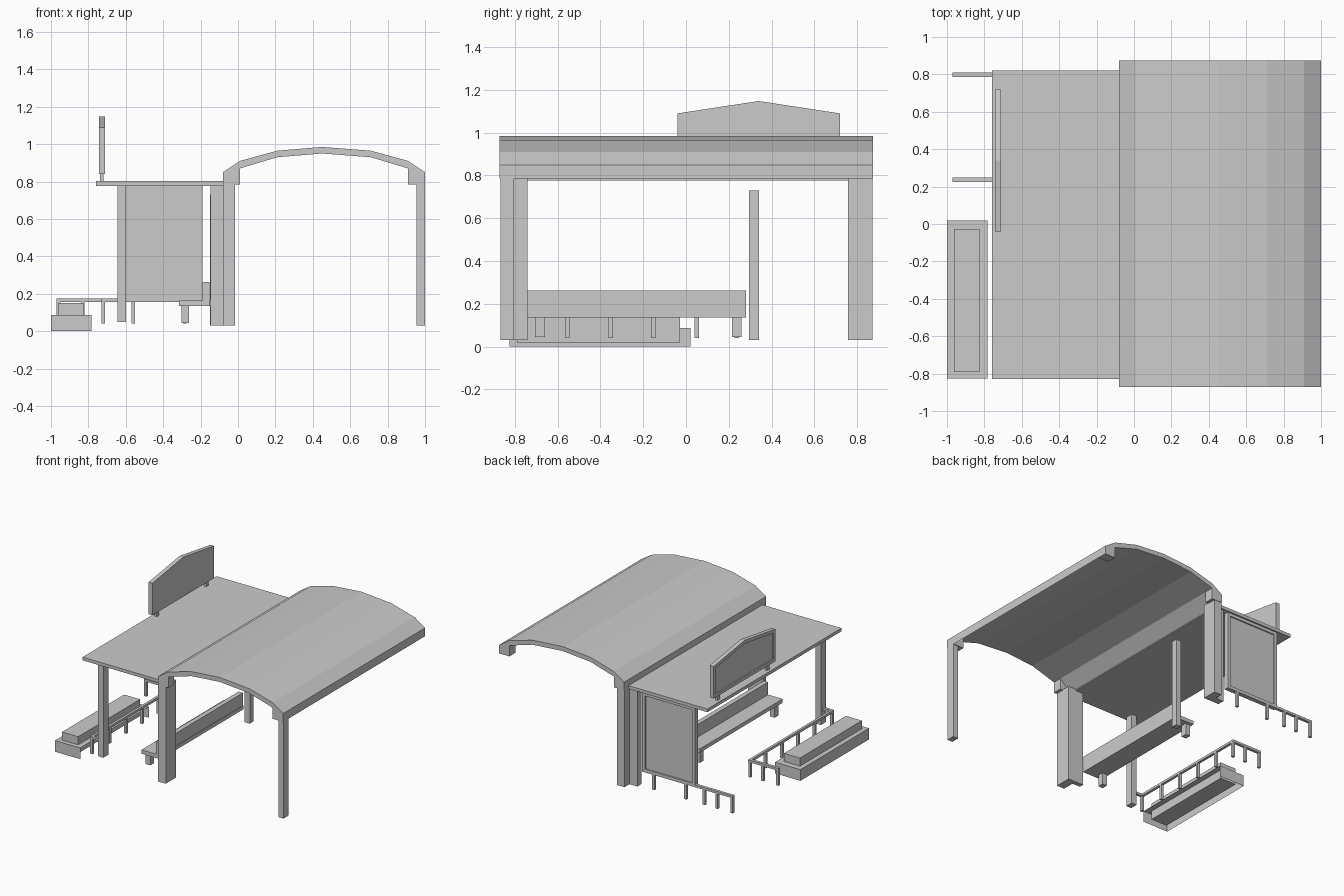
import bpy
import bmesh

cube = bpy.data.objects.get("Cube")
if cube:
    bpy.data.objects.remove(cube, do_unlink=True)

grey = bpy.data.materials.new("plain_grey")
grey.use_nodes = True
grey.diffuse_color = (0.6, 0.6, 0.6, 1)
grey.node_tree.nodes["Principled BSDF"].inputs["Base Color"].default_value = (0.6, 0.6, 0.6, 1)


def finish(name, bm):
    mesh = bpy.data.meshes.new(name)
    bm.to_mesh(mesh)
    bm.free()
    mesh.materials.append(grey)
    obj = bpy.data.objects.new(name, mesh)
    bpy.context.collection.objects.link(obj)
    return obj


def prism(name, profile, axis, start, end, inset=None):
    """Extrude a 2D profile along x or y; inset recesses the face pointing that way."""
    bm = bmesh.new()
    place = (lambda a, b, t: (t, a, b)) if axis == 0 else (lambda a, b, t: (a, t, b))
    face = bm.faces.new([bm.verts.new(place(a, b, start)) for a, b in profile])
    out = bmesh.ops.extrude_face_region(bm, geom=[face])
    for v in out["geom"]:
        if isinstance(v, bmesh.types.BMVert):
            v.co[axis] = end
    bmesh.ops.recalc_face_normals(bm, faces=bm.faces)
    if inset:
        front = [f for f in bm.faces if f.normal[axis] * inset > 0.9]
        bmesh.ops.inset_region(bm, faces=front, thickness=0.025, use_even_offset=True)
        bmesh.ops.inset_region(bm, faces=front, thickness=0.002, depth=-0.008)
    return finish(name, bm)


def box(name, x, y, z, inset=None):
    profile = [(x[0], z[0]), (x[1], z[0]), (x[1], z[1]), (x[0], z[1])]
    return prism(name, profile, 1, y[0], y[1], inset)


def leg(name, x, y, top=0.16):
    return box(name, (x - 0.01, x + 0.01), (y - 0.01, y + 0.01), (0.04, top))


# Arched roof sheet
outer = [(-0.08, 0.85), (0.01, 0.91), (0.21, 0.965), (0.45, 0.985),
         (0.71, 0.965), (0.91, 0.91), (1.0, 0.85)]
inner = [(1.0, 0.785), (0.91, 0.87), (0.71, 0.93), (0.45, 0.95),
         (0.21, 0.93), (0.01, 0.87), (-0.08, 0.785)]
prism("arched_roof", outer + inner, 1, -0.872, 0.875)

# Corner brackets filling the ends of the arch
for y0, y1 in ((-0.872, -0.80), (0.80, 0.875)):
    for edge, inside in ((-0.08, 0.01), (1.0, 0.91)):
        bracket = [(edge, 0.785), (inside, 0.785), (inside, 0.87)]
        prism("arch_bracket", bracket, 1, y0, y1)

# Flat roof and its sign
box("flat_roof", (-0.76, -0.08), (-0.828, 0.822), (0.777, 0.802))
sign = [(-0.04, 0.84), (0.72, 0.84), (0.72, 1.09), (0.34, 1.148), (-0.04, 1.09)]
prism("sign_board", sign, 0, -0.743, -0.71, inset=-1)
for y in (0.04, 0.65):
    box("sign_leg", (-0.737, -0.718), (y - 0.015, y + 0.015), (0.80, 0.84))

# Posts
posts = [
    ("front_arch_post", (0.955, 1.0), (-0.868, -0.805), 0.03, 0.79),
    ("front_middle_post", (-0.08, -0.015), (-0.868, -0.74), 0.03, 0.79),
    ("front_inner_post", (-0.148, -0.08), (-0.775, -0.74), 0.03, 0.78),
    ("back_middle_post", (-0.08, -0.015), (0.757, 0.872), 0.03, 0.79),
    ("back_inner_post", (-0.148, -0.08), (0.757, 0.81), 0.03, 0.78),
    ("flat_roof_post", (-0.645, -0.60), (-0.80, -0.74), 0.05, 0.78),
    ("free_post", (-0.15, -0.105), (0.295, 0.342), 0.03, 0.73),
]
for name, x, y, bottom, top in posts:
    box(name, x, y, (bottom, top))

# Back panel with a recessed face
box("back_panel", (-0.645, -0.19), (0.775, 0.81), (0.157, 0.778), inset=1)

# Bench
box("bench_seat", (-0.315, -0.15), (-0.74, 0.28), (0.135, 0.165))
box("bench_back", (-0.19, -0.153), (-0.74, 0.28), (0.165, 0.263))
for y in (-0.683, 0.237):
    box("bench_leg", (-0.302, -0.262), (y - 0.023, y + 0.023), (0.045, 0.135))

# Low railings with their legs
rail_z = (0.157, 0.175)
box("panel_rail", (-0.97, -0.275), (0.787, 0.81), rail_z)
for x in (-0.285, -0.56, -0.72, -0.83, -0.96):
    leg("panel_rail_leg", x, 0.80)
box("end_rail", (-0.97, -0.71), (0.225, 0.248), rail_z)
for x in (-0.72, -0.83, -0.96):
    leg("end_rail_leg", x, 0.237)
box("long_rail", (-0.73, -0.71), (-0.78, 0.225), rail_z)
for y in (-0.77, -0.555, -0.352, -0.153, 0.05):
    leg("long_rail_leg", -0.72, y)
box("post_rail", (-0.71, -0.645), (-0.78, -0.76), rail_z)

# Planter: a shell open below and on its inner side, with a raised bed
shell = box("planter_base", (-1.0, -0.782), (-0.825, 0.02), (0.0, 0.087))
bm = bmesh.new()
bm.from_mesh(shell.data)
hidden = [f for f in bm.faces if f.normal.z < -0.9 or f.normal.x > 0.9]
bmesh.ops.delete(bm, geom=hidden, context="FACES")
bm.to_mesh(shell.data)
bm.free()
box("planter_bed", (-0.963, -0.825), (-0.79, -0.027), (0.02, 0.15))
